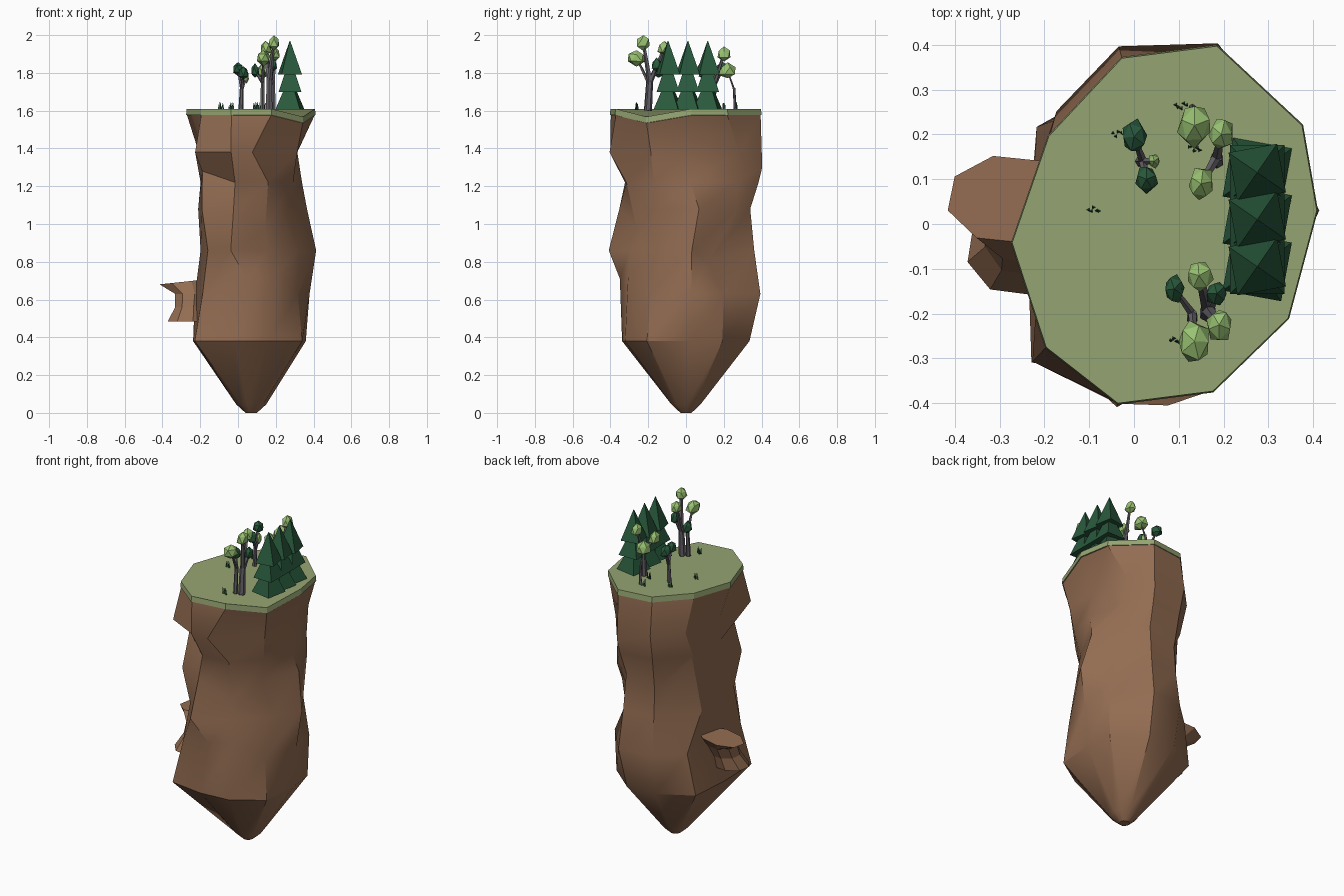
import bpy, bmesh, math, random
from mathutils import Vector, Matrix

if "Cube" in bpy.data.objects:
    bpy.data.objects.remove(bpy.data.objects["Cube"])

random.seed(4)
CX = 0.07          # axis of the rock
TOP = 1.61         # height of the lawn


def material(name, rgb):
    m = bpy.data.materials.new(name)
    m.diffuse_color = (*rgb, 1)
    m.use_nodes = True
    m.node_tree.nodes["Principled BSDF"].inputs["Base Color"].default_value = m.diffuse_color
    return m


ROCK = material("brown rock", (0.29, 0.15, 0.083))
GRASS = material("meadow green", (0.305, 0.375, 0.17))
PINE = material("dark green", (0.022, 0.10, 0.045))
LEAF = material("light leaf green", (0.32, 0.54, 0.17))
BARK = material("grey bark", (0.13, 0.12, 0.135))


def finish(name, bm, mat):
    bmesh.ops.recalc_face_normals(bm, faces=bm.faces)
    me = bpy.data.meshes.new(name)
    bm.to_mesh(me)
    bm.free()
    me.materials.append(mat)
    ob = bpy.data.objects.new(name, me)
    bpy.context.collection.objects.link(ob)
    return ob


def loft(name, rings, mat):
    """Skin a stack of equal-length point rings and cap both ends."""
    bm = bmesh.new()
    vs = [[bm.verts.new(p) for p in ring] for ring in rings]
    n = len(vs[0])
    for a, b in zip(vs, vs[1:]):
        for i in range(n):
            j = (i + 1) % n
            bm.faces.new((a[i], a[j], b[j], b[i]))
    bm.faces.new(vs[0])
    bm.faces.new(vs[-1])
    return finish(name, bm, mat)


# outline of the lawn, counter-clockwise from +x
outline = [(0.408, 0.03), (0.375, 0.22), (0.185, 0.397), (-0.027, 0.37),
           (-0.19, 0.196), (-0.272, -0.042), (-0.196, -0.275),
           (-0.036, -0.40), (0.176, -0.373), (0.344, -0.21)]
angles = [math.atan2(y, x - CX) for x, y in outline]


def lawn_ring(z, scale=1.0):
    # one corner at the front right sags
    return [(CX + (x - CX) * scale, y * scale, z - (0.042 if i == 9 else 0))
            for i, (x, y) in enumerate(outline)]


def rock_ring(z, radii, lift={}, turn={}):
    """Radius per lawn corner; lift and turn (degrees) move single corners."""
    pts = []
    for i, r in enumerate(radii):
        a = angles[i] + math.radians(turn.get(i, 0))
        pts.append((CX + r * math.cos(a), r * math.sin(a), z + lift.get(i, 0)))
    return pts


# grass cap
loft("grass_cap", [lawn_ring(1.577, 1.008), lawn_ring(TOP)], GRASS)

# craggy rock pillar, from the tip upwards
root = rock_ring(0.38, [.29, .33, .35, .34, .36, .31, .43, .35, .335, .34])
belly = rock_ring(0.63, [.31, .34, .41, .38, .336, .30, .37, .351, .33, .31],
                  {7: .08, 8: .10}, {4: -7, 7: 11, 8: 6})
waist = rock_ring(0.86, [.345, .231, .376, .35, .29, .27, .33, .423, .31, .28],
                  {1: -.06}, {1: -6, 4: 12, 9: 12})
notch = rock_ring(1.08, [.303, .342, .354, .339, .297, .283, .375, .365, .27, .245],
                  {3: -.06, 4: .12, 8: -.11}, {0: 8, 1: 16})
neck = rock_ring(1.22, [.27, .34, .40, .375, .31, .27, .328, .334, .328, .28],
                 {6: .06}, {1: 16, 6: -8})
shoulder = rock_ring(1.38, [.245, .352, .42, .41, .35, .28, .427, .415, .405, .306],
                     {2: -.08}, {1: 17, 4: -9, 8: -15})
rock = loft("rock_pillar", [rock_ring(0, [0.03] * 10), rock_ring(0.045, [0.08] * 10),
                            root, belly, waist, notch, neck, shoulder,
                            lawn_ring(1.577, 0.995)], ROCK)
bpy.context.view_layer.objects.active = rock
rock.select_set(True)
bpy.ops.object.shade_smooth_by_angle(angle=math.radians(32))
rock.select_set(False)

# spool shaped outcrop on the left side
def outcrop_ring(cx, cy, rx, ry, z, tilt=0.0):
    return [(cx + rx * math.cos(a), cy + ry * math.sin(a), z + tilt * math.cos(a))
            for a in (k * math.tau / 8 + 0.25 for k in range(8))]


loft("rock_outcrop", [
    outcrop_ring(-0.265, -0.06, 0.11, 0.10, 0.485),
    outcrop_ring(-0.255, -0.03, 0.08, 0.085, 0.56),
    outcrop_ring(-0.25, 0.0, 0.085, 0.09, 0.63),
    outcrop_ring(-0.28, 0.055, 0.14, 0.10, 0.695, 0.015)], ROCK)


def cone(bm, p, q, r1, r2, sides, spin=0.0):
    """Tapered prism from point p to point q."""
    p, q = Vector(p), Vector(q)
    d = q - p
    m = (Matrix.Translation((p + q) / 2) @ d.to_track_quat('Z', 'Y').to_matrix().to_4x4()
         @ Matrix.Rotation(spin, 4, 'Z'))
    bmesh.ops.create_cone(bm, cap_ends=True, segments=sides, radius1=r1,
                          radius2=r2, depth=d.length, matrix=m)


# pine trees: three stacked pyramids each
for n in range(3):
    y = -0.095 + 0.105 * n
    bm = bmesh.new()
    for k in range(3):
        z = 1.605 + 0.093 * k
        cone(bm, (0.275, y, z), (0.275, y, z + 0.178), 0.094 - 0.008 * k, 0.002, 4,
             math.pi / 4 + 0.18 * (k - 1))
    finish(f"pine_tree_{n + 1}", bm, PINE)


def leaf_clump(name, loc, size, mat):
    bm = bmesh.new()
    bmesh.ops.create_icosphere(bm, subdivisions=1, radius=1)
    spin = Matrix.Rotation(random.uniform(0, 3), 3, 'Z')
    for v in bm.verts:
        v.co = spin @ v.co * random.uniform(0.95, 1.2)
        taper = 1 - 0.2 * v.co.z
        v.co = Vector((v.co.x * size[0] * taper, v.co.y * size[1] * taper,
                       v.co.z * size[2])) + Vector(loc)
    finish(name, bm, mat)


# leafy trees: foot, fork, trunk radius, then clumps (place, size, colour)
T, S, M, L = [(0.8 * s, s, 0.2 * s + 0.03) for s in (0.016, 0.029, 0.036, 0.047)]
trees = [
    ((0.015, 0.14), (0.02, 0.14, 1.72), 0.013,
     [((0.0, 0.195, 1.82), M, PINE), ((0.028, 0.10, 1.80), S, PINE),
      ((0.045, 0.14, 1.78), T, LEAF)]),
    ((0.185, 0.14), (0.185, 0.15, 1.75), 0.016,
     [((0.195, 0.20, 1.90), M, LEAF), ((0.15, 0.09, 1.82), M, LEAF)]),
    ((0.13, 0.26), (0.13, 0.255, 1.72), 0.008,
     [((0.135, 0.22, 1.81), L, LEAF)]),
    ((0.165, -0.20), (0.165, -0.19, 1.76), 0.02,
     [((0.19, -0.225, 1.96), M, LEAF),
      ((0.145, -0.115, 1.93), M, LEAF), ((0.185, -0.155, 1.84), S, PINE)]),
    ((0.13, -0.21), (0.13, -0.20, 1.76), 0.013,
     [((0.135, -0.262, 1.88), L, LEAF), ((0.09, -0.145, 1.81), S, PINE)]),
]
for n, (foot, fork, r, clumps) in enumerate(trees, 1):
    bm = bmesh.new()
    cone(bm, (*foot, 1.60), fork, r, r * 0.8, 6)
    for k, (loc, size, mat) in enumerate(clumps, 1):
        cone(bm, Vector(fork) - Vector((0, 0, 0.01)), loc, r * 0.75, r * 0.4, 5)
        leaf_clump(f"leaf_clump_{n}_{k}", loc, size, mat)
    finish(f"trunk_{n}", bm, BARK)

# grass tufts: a few thin blades each
for n, (x, y) in enumerate(((-0.035, 0.20), (-0.09, 0.035), (0.105, 0.265),
                            (0.135, 0.17), (0.095, -0.26)), 1):
    bm = bmesh.new()
    for k in range(5):
        bx, by = x + (k - 2) * 0.006, y + random.uniform(-0.007, 0.007)
        cone(bm, (bx, by, 1.605), (bx + random.uniform(-0.004, 0.004), by,
                                   TOP + random.uniform(0.018, 0.036)), 0.005, 0.001, 3)
    finish(f"grass_tuft_{n}", bm, PINE)
